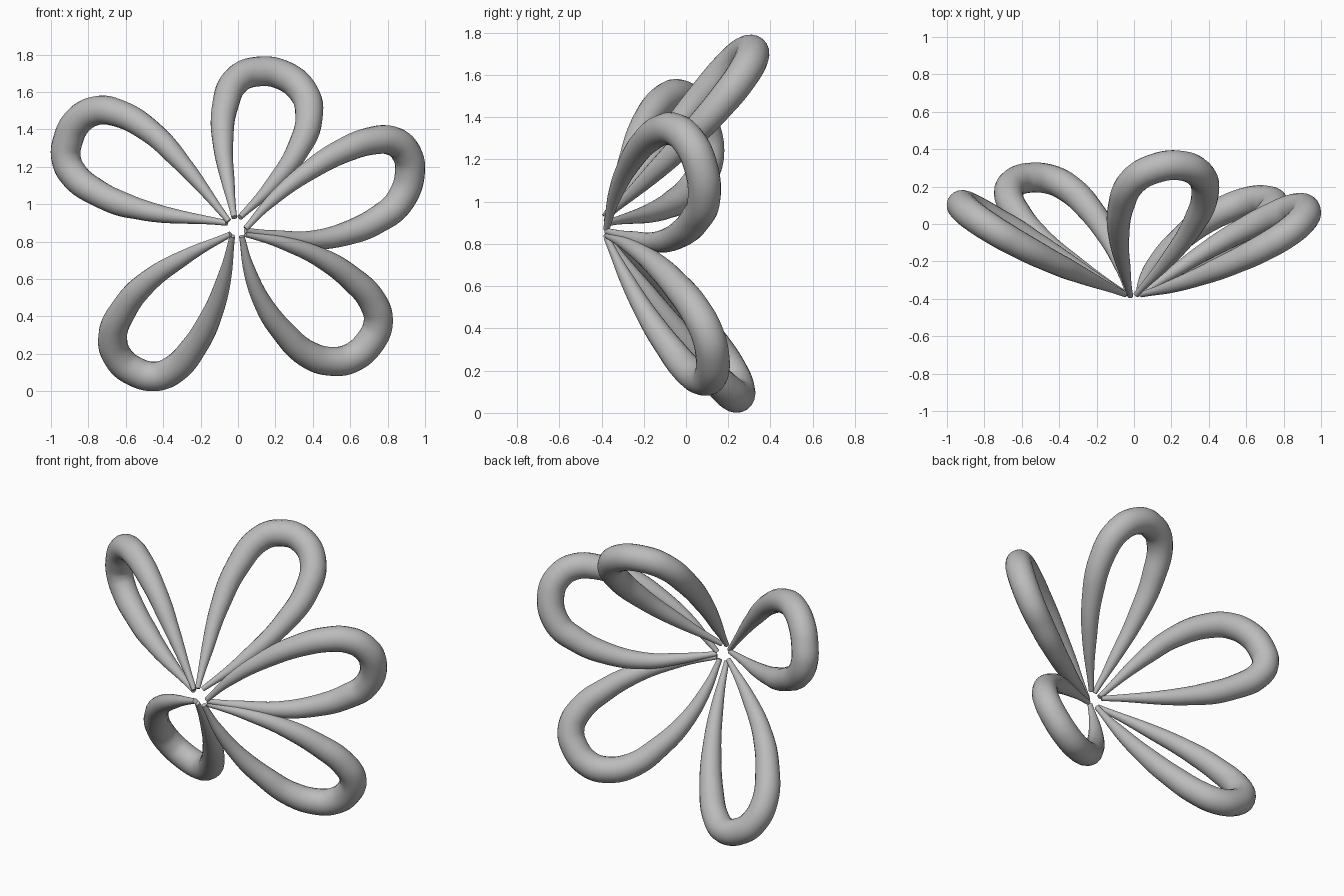
import bpy
import math
from mathutils import Vector

cube = bpy.data.objects.get("Cube")
if cube:
    bpy.data.objects.remove(cube, do_unlink=True)

# One plain grey for the whole flower
grey = bpy.data.materials.new("soft_grey")
grey.use_nodes = True
colour = (0.5, 0.5, 0.5, 1.0)
grey.diffuse_color = colour
grey.node_tree.nodes["Principled BSDF"].inputs["Base Color"].default_value = colour

HUB = Vector((0.0, -0.38, 0.87))
END_RADIUS = 0.015
MIDDLE_RADIUS = 0.08


def petal_path(outline, slope_x, slope_z, root):
    """Lay a front outline (x, z) onto the petal's own tilted plane."""
    root_x, root_z = root
    return [
        Vector((x, HUB.y + slope_x * (x - root_x) + slope_z * (z - root_z), z))
        for x, z in outline
    ]


def arc_fractions(path):
    """Fraction of the total length reached at each point of the path."""
    lengths = [0.0]
    for start, end in zip(path, path[1:]):
        lengths.append(lengths[-1] + (end - start).length)
    return [length / lengths[-1] for length in lengths]


def tapered_loop(name, path):
    """Sweep a round tube along the path, thin at both ends, thick at the tip."""
    curve = bpy.data.curves.new(name, "CURVE")
    curve.dimensions = "3D"
    curve.fill_mode = "FULL"
    curve.resolution_u = 10
    curve.bevel_depth = 1.0
    curve.bevel_resolution = 8
    curve.use_fill_caps = True

    spline = curve.splines.new("BEZIER")
    spline.radius_interpolation = "CARDINAL"
    spline.bezier_points.add(len(path) - 1)
    for point, position, t in zip(spline.bezier_points, path, arc_fractions(path)):
        point.co = position
        point.handle_left_type = "AUTO"
        point.handle_right_type = "AUTO"
        swell = max(0.0, math.sin(math.pi * t))
        point.radius = END_RADIUS + (MIDDLE_RADIUS - END_RADIUS) * swell
    curve.materials.append(grey)

    petal = bpy.data.objects.new(name, curve)
    bpy.context.collection.objects.link(petal)

    # Turn the swept curve into a smooth mesh
    bpy.ops.object.select_all(action="DESELECT")
    petal.select_set(True)
    bpy.context.view_layer.objects.active = petal
    bpy.ops.object.convert(target="MESH")
    bpy.ops.object.shade_smooth_by_angle(angle=math.radians(50))
    return petal


# Front outlines of the five petals, each running from the hub and back
top_outline = [
    (-.02, .93), (-.05, 1.1), (-.08, 1.32), (-.07, 1.52), (0, 1.67), (.11, 1.71),
    (.24, 1.69), (.35, 1.6), (.38, 1.47), (.32, 1.29), (.18, 1.1), (.01, .93),
]
upper_right_outline = [
    (-.05, .91), (-.3, 1.22), (-.47, 1.39), (-.65, 1.49), (-.76, 1.5), (-.86, 1.44),
    (-.91, 1.34), (-.92, 1.25), (-.88, 1.16), (-.75, 1.06), (-.55, .98), (-.06, .9),
]
upper_left_outline = [
    (.04, .87), (.18, 1.02), (.38, 1.18), (.57, 1.29), (.72, 1.34), (.82, 1.34),
    (.89, 1.29), (.92, 1.18), (.86, 1.01), (.75, .92), (.6, .85), (.4, .81),
    (.2, .83), (.04, .86),
]
lower_left_outline = [
    (.02, .83), (.06, .65), (.14, .46), (.25, .31), (.37, .2), (.5, .16),
    (.61, .18), (.71, .27), (.75, .37), (.72, .48), (.61, .6), (.45, .71),
    (.25, .79), (.04, .84),
]
lower_right_outline = [
    (-.04, .84), (-.28, .72), (-.49, .58), (-.61, .44), (-.67, .29), (-.64, .18),
    (-.56, .11), (-.44, .08), (-.34, .12), (-.24, .23), (-.14, .41), (-.07, .62),
    (-.03, .83),
]

# Name, outline, backward slope along x and z, and root of each petal
petals = [
    ("top_petal", top_outline, .26, .83, (0, .93)),
    ("upper_right_petal", upper_right_outline, -.6, -.13, (-.04, .9)),
    ("upper_left_petal", upper_left_outline, .62, -.33, (.03, .86)),
    ("lower_left_petal", lower_left_outline, .41, -.39, (.02, .84)),
    ("lower_right_petal", lower_right_outline, -.26, -.67, (-.03, .84)),
]
for name, outline, slope_x, slope_z, root in petals:
    tapered_loop(name, petal_path(outline, slope_x, slope_z, root))
